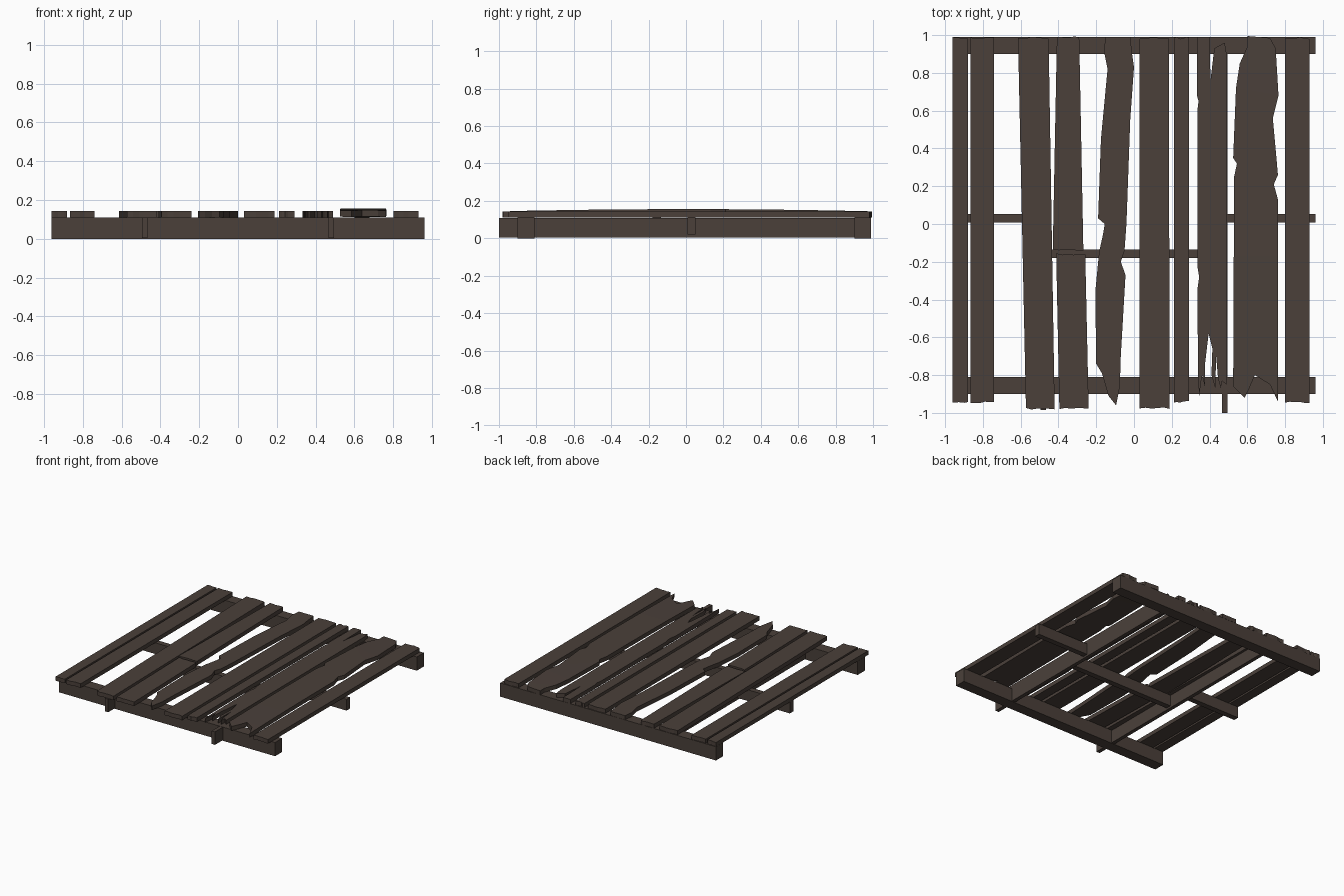
import bpy, bmesh, random
from mathutils import Vector

random.seed(4)
BEAM_TOP, PLANK_LOW, PLANK_TOP = 0.11, 0.111, 0.144

wood = bpy.data.materials.new("dark brown wood")
wood.diffuse_color = (0.069, 0.051, 0.042, 1)


def finish(name, bm):
    bmesh.ops.recalc_face_normals(bm, faces=bm.faces)
    me = bpy.data.meshes.new(name)
    bm.to_mesh(me)
    bm.free()
    me.materials.append(wood)
    ob = bpy.data.objects.new(name, me)
    bpy.context.collection.objects.link(ob)
    return ob


def beam(name, x0, x1, y0, y1, z0=0.0, z1=BEAM_TOP):
    bm = bmesh.new()
    bmesh.ops.create_cube(bm, size=1)
    for v in bm.verts:
        v.co = Vector(((x0, x1)[v.co.x > 0], (y0, y1)[v.co.y > 0], (z0, z1)[v.co.z > 0]))
    return finish(name, bm)


def board(name, outline, arch=0.0):
    """Extrude a plan outline into a board; arch lifts its middle."""
    bm = bmesh.new()
    face = bm.faces.new([bm.verts.new((x, y, PLANK_LOW)) for x, y in outline])
    res = bmesh.ops.extrude_face_region(bm, geom=[face], use_keep_orig=True)
    for v in res["geom"]:
        if isinstance(v, bmesh.types.BMVert):
            v.co.z = PLANK_TOP
    bmesh.ops.triangulate(bm, faces=[f for f in bm.faces if len(f.verts) > 4])
    if arch:
        for y in (-0.8, -0.5, -0.17, 0.17, 0.5, 0.8):
            bmesh.ops.bisect_plane(bm, geom=bm.verts[:] + bm.edges[:] + bm.faces[:],
                                   plane_co=(0, y, 0), plane_no=(0, 1, 0))
        for v in bm.verts:
            v.co.z += arch * (1 - v.co.y ** 2)
    return finish(name, bm)


def straight(name, back, front, y_back, y_front):
    """Sawn board with slightly ragged ends; back/front are (left, right) x."""
    def end(xs, y):
        n = 5
        return [(xs[0] + (xs[1] - xs[0]) * i / n, y + random.uniform(-0.005, 0.005))
                for i in range(n + 1)]
    return board(name, end(front, y_front) + end(back, y_back)[::-1])


# supporting frame
beam("front_beam", -0.96, 0.96, -0.90, -0.81)
beam("back_beam", -0.96, 0.96, 0.90, 0.99)
for side, s, y0 in (("left", -1, -0.985), ("right", 1, -1.0)):
    beam(side + "_joist", s * 0.48 - 0.015, s * 0.48 + 0.015, y0, 0.905, 0.005, 0.109)
    beam(side + "_cross_brace", min(s * 0.48, s * 0.96), max(s * 0.48, s * 0.96),
         0.008, 0.052, 0.02)
beam("centre_cross_brace", -0.47, 0.47, -0.18, -0.135, 0.02)

# sawn planks, left to right
straight("plank_1", (-0.96, -0.88), (-0.96, -0.88), 0.985, -0.942)
straight("plank_2", (-0.865, -0.74), (-0.865, -0.74), 0.985, -0.945)
straight("plank_3", (-0.614, -0.452), (-0.572, -0.420), 0.985, -0.978)
straight("plank_4_back", (-0.408, -0.29), (-0.43, -0.268), 0.99, -0.14)
straight("plank_4_front", (-0.412, -0.258), (-0.395, -0.24), -0.16, -0.975)
straight("plank_6", (0.03, 0.185), (0.03, 0.188), 0.985, -0.975)
straight("plank_7", (0.212, 0.29), (0.212, 0.29), 0.985, -0.942)
straight("plank_10", (0.80, 0.93), (0.80, 0.93), 0.985, -0.945)

# weathered and broken planks
board("broken_plank_5", [
    (-0.15, 0.99), (-0.02, 0.99), (-0.01, 0.90), (0.0, 0.83), (-0.02, 0.55),
    (-0.04, 0.0), (-0.05, -0.14), (-0.07, -0.20), (-0.045, -0.27), (-0.07, -0.70),
    (-0.075, -0.86), (-0.095, -0.96), (-0.135, -0.91), (-0.17, -0.79), (-0.20, -0.74),
    (-0.205, -0.36), (-0.185, -0.15), (-0.165, -0.06), (-0.155, 0.0), (-0.19, 0.03),
    (-0.175, 0.45), (-0.14, 0.82), (-0.16, 0.92)])
board("split_plank_8", [
    (0.335, 0.99), (0.40, 0.99), (0.405, 0.76), (0.425, 0.93), (0.48, 0.96),
    (0.49, 0.90), (0.49, -0.85), (0.465, -0.83), (0.46, -0.87), (0.445, -0.82),
    (0.435, -0.70), (0.43, -0.87), (0.41, -0.80), (0.415, -0.66), (0.395, -0.58),
    (0.375, -0.75), (0.375, -0.86), (0.36, -0.80), (0.345, -0.91), (0.34, -0.82),
    (0.335, -0.35), (0.345, -0.28), (0.335, -0.22), (0.335, 0.60), (0.342, 0.65),
    (0.333, 0.68)])
board("bowed_plank_9", [
    (0.60, 0.995), (0.72, 0.985), (0.75, 0.93), (0.765, 0.68), (0.735, 0.56),
    (0.762, 0.26), (0.74, 0.21), (0.762, 0.13), (0.762, -0.94), (0.72, -0.85),
    (0.64, -0.80), (0.61, -0.87), (0.585, -0.92), (0.525, -0.86), (0.53, 0.25),
    (0.545, 0.32), (0.525, 0.35), (0.54, 0.72), (0.56, 0.85), (0.60, 0.94)], arch=0.012)
